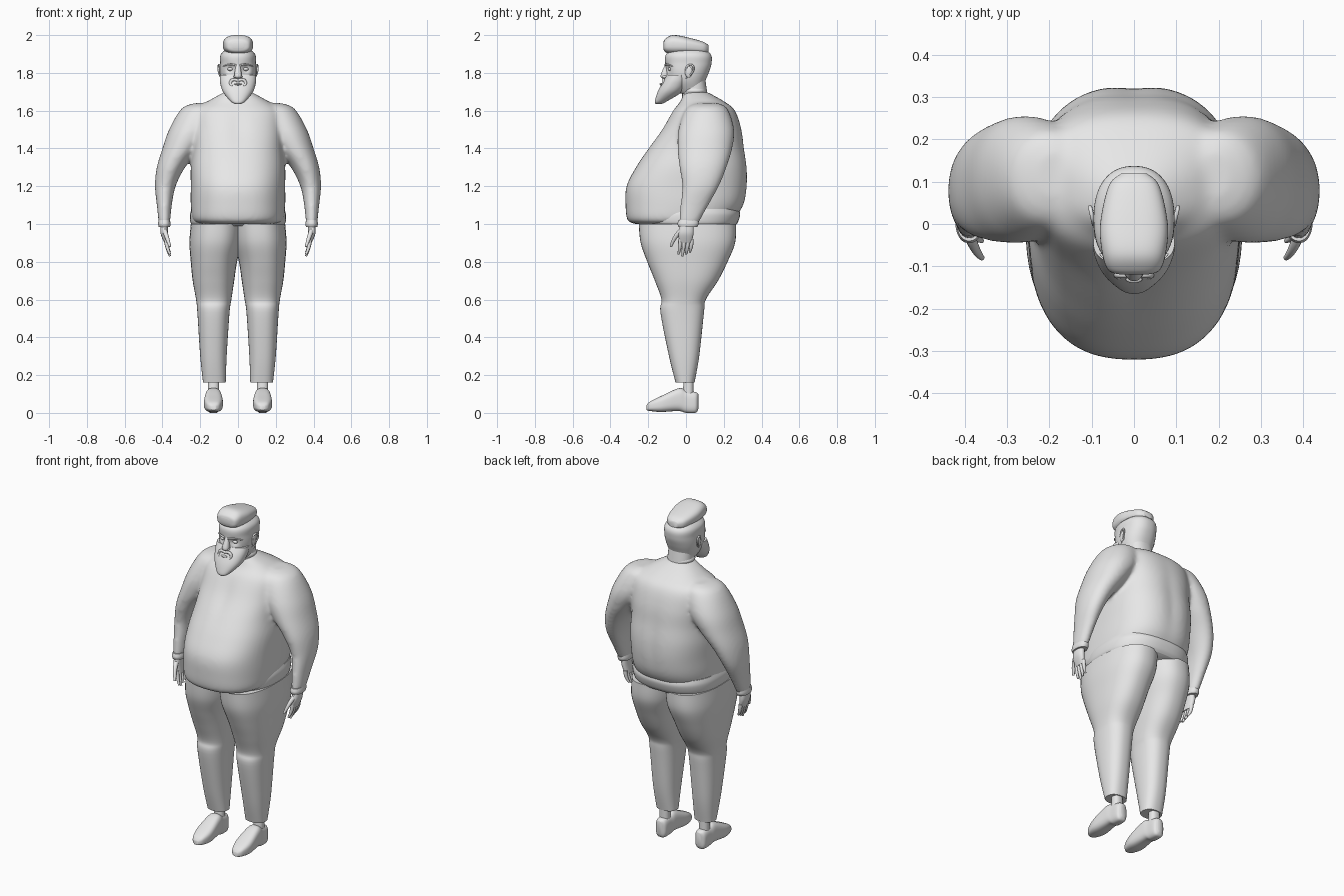
import bpy, bmesh
from math import cos, sin, pi, exp, radians, copysign
from mathutils import Matrix, Vector

cube = bpy.data.objects.get("Cube")
if cube:
    bpy.data.objects.remove(cube, do_unlink=True)

shade = 0.8
colour = (shade, shade, shade, 1)
grey = bpy.data.materials.new("plain_grey")
grey.use_nodes = True
grey.diffuse_color = colour
grey.node_tree.nodes["Principled BSDF"].inputs["Base Color"].default_value = colour


def activate(ob):
    bpy.ops.object.select_all(action='DESELECT')
    ob.select_set(True)
    bpy.context.view_layer.objects.active = ob


def finish(ob, mirror=False, angle=50):
    """Add the material, smooth shading and an optional mirrored copy."""
    ob.data.materials.clear()
    ob.data.materials.append(grey)
    activate(ob)
    if mirror:
        modifier = ob.modifiers.new("mirror", 'MIRROR')
        modifier.use_mirror_merge = False
        bpy.ops.object.convert(target='MESH')
    bpy.ops.object.shade_smooth_by_angle(angle=radians(angle))
    return ob


def add_object(name, data):
    ob = bpy.data.objects.new(name, data)
    bpy.context.collection.objects.link(ob)
    return ob


def from_bmesh(name, bm, mirror=False):
    bmesh.ops.recalc_face_normals(bm, faces=bm.faces)
    mesh = bpy.data.meshes.new(name)
    bm.to_mesh(mesh)
    bm.free()
    return finish(add_object(name, mesh), mirror)


def spline(rings, steps=6):
    """Smooth the list of rings with a Catmull-Rom curve."""
    padded = [rings[0], *rings, rings[-1]]
    smooth = []
    for before, start, end, after in zip(padded, padded[1:], padded[2:], padded[3:]):
        for step in range(steps):
            t = step / steps
            smooth.append([b + t / 2 * (c - a + t * (2 * a - 5 * b + 4 * c - d + t * (3 * (b - c) + d - a)))
                           for a, b, c, d in zip(before, start, end, after)])
    return smooth + [rings[-1]]


def rounded(low, high, wave, power):
    """Coordinate on a superellipse between two limits."""
    return (low + high) / 2 + (high - low) / 2 * copysign(abs(wave) ** (2 / power), wave)


def loft(name, rings, axis='z', power=2.3, mirror=False, sides=48, shape=None):
    """Skin rings given as position, then low and high of each cross axis."""
    bm = bmesh.new()
    loops = []
    for position, left, right, low, high in spline(rings):
        loop = []
        for side in range(sides):
            turn = 2 * pi * side / sides
            a = rounded(left, right, cos(turn), power)
            b = rounded(low, high, sin(turn), power)
            point = Vector((a, b, position) if axis == 'z' else (a, position, b))
            loop.append(bm.verts.new(shape(point) if shape else point))
        loops.append(loop)
    for lower, upper in zip(loops, loops[1:]):
        for side in range(sides):
            bm.faces.new((lower[side - 1], lower[side], upper[side], upper[side - 1]))
    bm.faces.new(loops[0])
    bm.faces.new(loops[-1])
    return from_bmesh(name, bm, mirror)


def centred(x, *rings):
    """Rings around one x: position, half width, low, high."""
    return [(position, x - half, x + half, low, high) for position, half, low, high in rings]


def tube(name, points, thickness, mirror=True):
    """Rounded tube through the points, thinner at its end."""
    curve = bpy.data.curves.new(name, 'CURVE')
    curve.dimensions = '3D'
    curve.bevel_depth = thickness
    curve.use_fill_caps = True
    line = curve.splines.new('NURBS')
    line.points.add(len(points) - 1)
    line.use_endpoint_u = True
    line.order_u = 3
    for control, point in zip(line.points, points):
        control.co = (*point, 1)
    line.points[-1].radius = 0.5
    activate(add_object(name, curve))
    bpy.ops.object.convert(target='MESH')
    return finish(bpy.context.object, mirror)


def ball(name, centre, size, mirror=True):
    bm = bmesh.new()
    matrix = Matrix.Translation(centre) @ Matrix.Diagonal((*size, 1))
    bmesh.ops.create_uvsphere(bm, u_segments=20, v_segments=12, radius=1, matrix=matrix)
    return from_bmesh(name, bm, mirror)


def bump(value, centre, width):
    return exp(-((value - centre) / width) ** 2)


# Torso with a spine groove and a slight chest cleft
def groove(point):
    if point.y > 0.1:
        point.y -= 0.008 * bump(point.x, 0, 0.04) * bump(point.z, 1.3, 0.2)
    elif point.y < 0:
        point.y += 0.01 * bump(point.x, 0, 0.04) * bump(point.z, 1.5, 0.1)
    return point


body = loft("upper_body", centred(
    0, (1, 0.2, -0.27, 0.22), (1.02, 0.24, -0.31, 0.25), (1.1, 0.25, -0.32, 0.305),
    (1.2, 0.25, -0.315, 0.325), (1.3, 0.25, -0.265, 0.325), (1.4, 0.24, -0.2, 0.31),
    (1.5, 0.24, -0.13, 0.295), (1.6, 0.23, -0.07, 0.26), (1.65, 0.16, -0.03, 0.2),
    (1.7, 0.07, -0.01, 0.11)), power=2.5, sides=64, shape=groove)

# Arms from shoulder to wrist
arms = loft("arms", [
    (1.64, 0.15, 0.23, 0.06, 0.17), (1.61, 0.1, 0.3, 0, 0.22), (1.5, 0.13, 0.365, -0.04, 0.255),
    (1.4, 0.2, 0.4, -0.045, 0.245), (1.3, 0.28, 0.43, -0.035, 0.215), (1.2, 0.33, 0.44, -0.02, 0.175),
    (1.1, 0.35, 0.43, -0.03, 0.12), (1, 0.36, 0.42, -0.04, 0.065)], power=2.1, mirror=True)

# Blend torso and arms into one soft body
activate(body)
arms.select_set(True)
bpy.ops.object.join()
remesh = body.modifiers.new("blend", 'REMESH')
remesh.mode = 'VOXEL'
remesh.voxel_size = 0.01
soften = body.modifiers.new("soften", 'SMOOTH')
soften.iterations = 16
activate(body)
bpy.ops.object.convert(target='MESH')
finish(body, angle=70)

# Hip roll under the belly
loft("hip_band", centred(0, (0.99, 0.24, -0.21, 0.26), (1.01, 0.252, -0.23, 0.275), (1.05, 0.254, -0.23, 0.287),
                         (1.08, 0.245, -0.2, 0.28)), power=2.5, sides=64)

# Trouser legs
loft("trouser_legs", [
    (1, -0.03, 0.25, -0.25, 0.265), (0.9, -0.02, 0.257, -0.24, 0.26), (0.8, 0.005, 0.25, -0.205, 0.22),
    (0.7, 0.02, 0.24, -0.165, 0.17), (0.6, 0.035, 0.222, -0.13, 0.105), (0.53, 0.045, 0.215, -0.135, 0.095),
    (0.3, 0.06, 0.2, -0.09, 0.07), (0.16, 0.065, 0.185, -0.055, 0.045)], power=2.4, mirror=True)

# Ankles and shoes
foot = 0.13
loft("ankles", centred(foot, (0.07, 0.03, -0.02, 0.04), (0.2, 0.03, -0.01, 0.04)), mirror=True)
loft("shoes", centred(
    foot, (-0.21, 0.015, 0.015, 0.04), (-0.19, 0.035, 0.01, 0.06), (-0.13, 0.05, 0.005, 0.09),
    (-0.04, 0.043, 0.01, 0.13), (0, 0.037, 0, 0.12), (0.05, 0.033, 0, 0.11),
    (0.065, 0.015, 0.02, 0.1)), axis='y', power=3, mirror=True)

# Cuffs, palms, fingers and thumbs
wrist = 0.39
loft("wrist_cuffs", centred(wrist, (0.985, 0.03, -0.04, 0.06), (1, 0.033, -0.045, 0.067),
                            (1.02, 0.03, -0.04, 0.067)), mirror=True)
loft("palms", [(1, 0.37, 0.41, -0.03, 0.04), (0.95, 0.37, 0.41, -0.04, 0.04),
               (0.9, 0.365, 0.39, -0.035, 0.03)], mirror=True)
for order, finger in enumerate(("index", "middle", "ring", "little")):
    y = 0.02 * order - 0.03
    tip = 0.83 + 0.01 * abs(order - 1)
    tube(finger + "_fingers", [(0.38, y, 0.92), (0.38, y, 0.88), (0.36, y - 0.01, tip)], 0.011)
tube("thumbs", [(wrist, -0.02, 0.97), (0.38, -0.06, 0.94), (0.36, -0.08, 0.88)], 0.013)

# Neck and collar
loft("neck", centred(0, (1.64, 0.075, -0.02, 0.12), (1.78, 0.07, -0.02, 0.1)))
loft("collar", centred(0, (1.69, 0.07, -0.02, 0.105), (1.705, 0.077, -0.02, 0.11), (1.72, 0.07, -0.02, 0.105)))


# Head with sunken eye sockets
def sockets(point):
    if point.y < 0:
        point.y += 0.018 * bump(abs(point.x), 0.04, 0.02) * bump(point.z, 1.82, 0.02)
    return point


loft("head", centred(
    0, (1.69, 0.055, -0.03, 0.085), (1.75, 0.085, -0.09, 0.1), (1.8, 0.095, -0.105, 0.12),
    (1.85, 0.095, -0.11, 0.135), (1.9, 0.09, -0.105, 0.13), (1.94, 0.04, -0.05, 0.07)),
    sides=64, shape=sockets)

# Pointed beard and swept hair
loft("beard", centred(
    0, (1.635, 0.015, -0.16, -0.13), (1.65, 0.04, -0.165, -0.1), (1.7, 0.08, -0.15, -0.02),
    (1.75, 0.095, -0.125, 0.01), (1.79, 0.096, -0.1, 0.01)))
loft("hair", centred(
    0, (-0.12, 0.03, 1.93, 1.96), (-0.11, 0.06, 1.91, 1.98), (-0.07, 0.075, 1.9, 2),
    (0, 0.08, 1.9, 1.99), (0.09, 0.06, 1.9, 1.965), (0.12, 0.03, 1.91, 1.945)), axis='y', power=2.7)

# Nose, eyes, brows, moustache and lip
loft("nose", centred(0, (1.77, 0.01, -0.12, -0.09), (1.785, 0.02, -0.135, -0.09),
                     (1.845, 0.01, -0.11, -0.09)), sides=24)
ball("nostrils", (0.015, -0.113, 1.78), (0.008, 0.012, 0.008))
ball("eyes", (0.04, -0.08, 1.82), (0.016, 0.016, 0.01))
tube("eyebrows", [(0.01, -0.11, 1.84), (0.045, -0.11, 1.85), (0.08, -0.07, 1.835)], 0.005)
tube("moustache", [(0, -0.12, 1.76), (0.03, -0.12, 1.77), (0.045, -0.12, 1.74), (0.03, -0.13, 1.73)], 0.008)
ball("lower_lip", (0, -0.13, 1.74), (0.02, 0.01, 0.006), mirror=False)

# Ears with a curled rim
ball("ears", (0.094, 0.014, 1.805), (0.007, 0.02, 0.03))
tube("ear_rims", [(0.095, 0, 1.81), (0.095, 0, 1.84), (0.104, 0.04, 1.845), (0.104, 0.04, 1.8),
                  (0.09, 0, 1.77)], 0.005)
